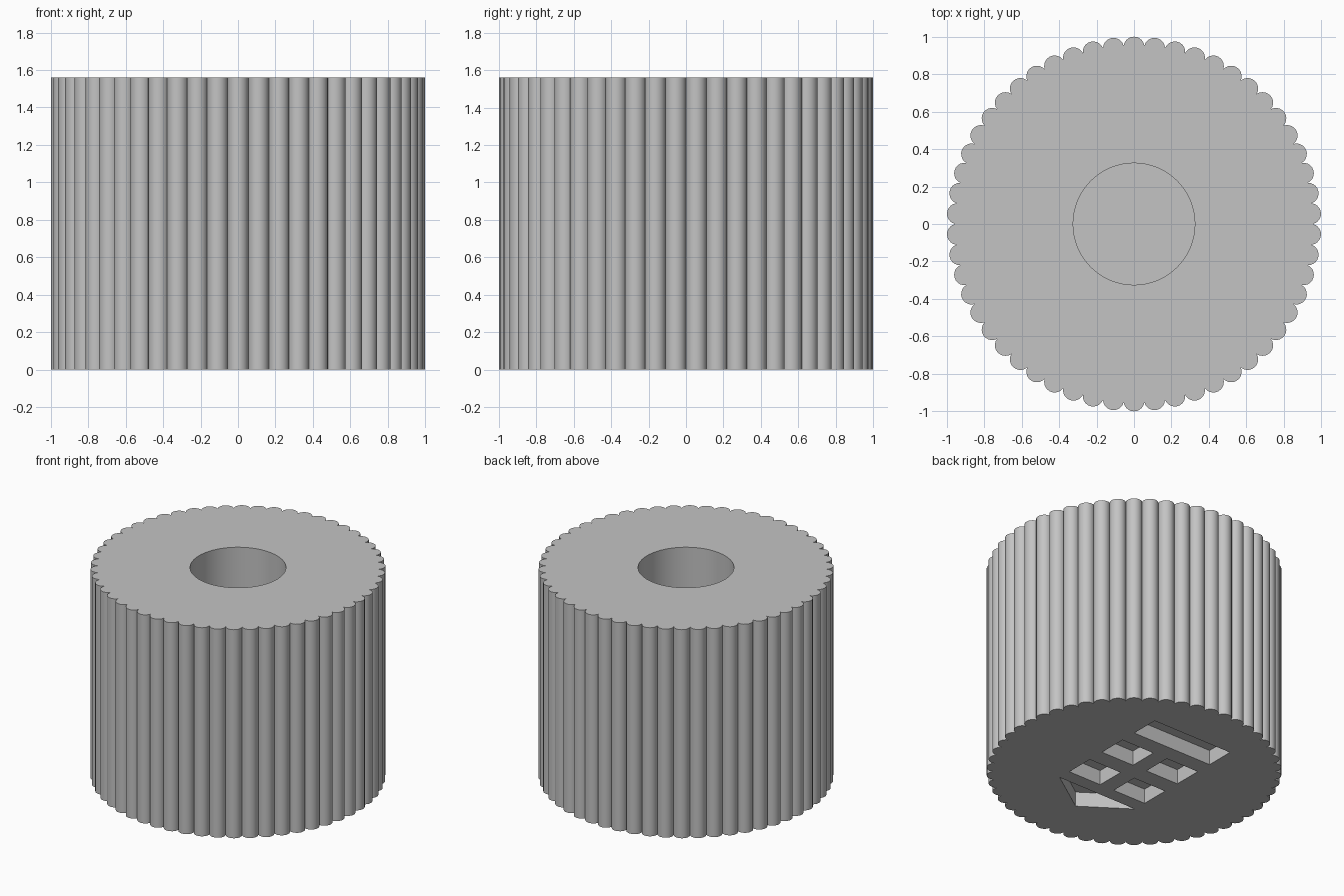
import bpy
import bmesh
from math import sin, cos, pi, radians

HEIGHT = 1.56
RIBS = 54
RIB_CENTRE = 0.944
RIB_RADIUS = 0.056
ARC_STEPS = 10
HOLE_RADIUS = 0.325
HOLE_DEPTH = 1.2
RECESS_DEPTH = 0.11

cube = bpy.data.objects.get("Cube")
if cube:
    bpy.data.objects.remove(cube, do_unlink=True)

grey = bpy.data.materials.new("plain grey")
grey.use_nodes = True
colour = (0.55, 0.55, 0.55, 1)
grey.diffuse_color = colour
grey.node_tree.nodes["Principled BSDF"].inputs["Base Color"].default_value = colour


def add_prism(bm, outline, bottom, top):
    """Extrude a flat outline between two heights."""
    face = bm.faces.new([bm.verts.new((x, y, bottom)) for x, y in outline])
    result = bmesh.ops.extrude_face_region(bm, geom=[face])
    verts = [v for v in result["geom"] if isinstance(v, bmesh.types.BMVert)]
    bmesh.ops.translate(bm, verts=verts, vec=(0, 0, top - bottom))


def make_object(name, bm):
    bmesh.ops.recalc_face_normals(bm, faces=bm.faces[:])
    mesh = bpy.data.meshes.new(name)
    bm.to_mesh(mesh)
    bm.free()
    mesh.materials.append(grey)
    obj = bpy.data.objects.new(name, mesh)
    bpy.context.collection.objects.link(obj)
    return obj


def rectangle(x0, x1, y0, y1):
    return [(x0, y0), (x1, y0), (x1, y1), (x0, y1)]


# Ribbed body: a ring of rounded ribs meeting in sharp grooves
half_pitch = pi / RIBS
chord = RIB_CENTRE * sin(half_pitch)
groove = RIB_CENTRE * cos(half_pitch) + (RIB_RADIUS ** 2 - chord ** 2) ** 0.5
# Rib arc reaches from groove to groove, measured about the rib centre
from math import atan2
reach = atan2(groove * sin(half_pitch), groove * cos(half_pitch) - RIB_CENTRE)
outline = []
for rib in range(RIBS):
    a = pi / 2 + rib * 2 * half_pitch
    for step in range(ARC_STEPS):
        b = a - reach + 2 * reach * step / ARC_STEPS
        outline.append((RIB_CENTRE * cos(a) + RIB_RADIUS * cos(b),
                        RIB_CENTRE * sin(a) + RIB_RADIUS * sin(b)))
bm = bmesh.new()
add_prism(bm, outline, 0, HEIGHT)
body = make_object("ribbed_knob", bm)

# Cutters: round shaft hole in the top, shallow recesses in the underside
bm = bmesh.new()
circle = [(HOLE_RADIUS * cos(i * pi / 32), HOLE_RADIUS * sin(i * pi / 32))
          for i in range(64)]
add_prism(bm, circle, HEIGHT - HOLE_DEPTH, HEIGHT + 0.2)

recesses = [rectangle(-0.333, 0.333, 0.4, 0.615),
            [(-0.333, -0.387), (0.333, -0.387), (0, -0.615)]]
for y in (0.06, -0.285):
    recesses.append(rectangle(0.06, 0.333, y, y + 0.215))
    recesses.append(rectangle(-0.333, -0.06, y, y + 0.215))
for shape in recesses:
    add_prism(bm, shape, -0.2, RECESS_DEPTH)
cutter = make_object("hole_cutter", bm)
cutter.hide_render = True

# Cut the openings, then shade the ribs and the hole smooth
cut = body.modifiers.new("openings", "BOOLEAN")
cut.operation = "DIFFERENCE"
cut.solver = "EXACT"
cut.object = cutter
for obj in bpy.context.selected_objects:
    obj.select_set(False)
bpy.context.view_layer.objects.active = body
body.select_set(True)
bpy.ops.object.modifier_apply(modifier=cut.name)
bpy.data.objects.remove(cutter, do_unlink=True)
bpy.ops.object.shade_smooth_by_angle(angle=radians(30))
